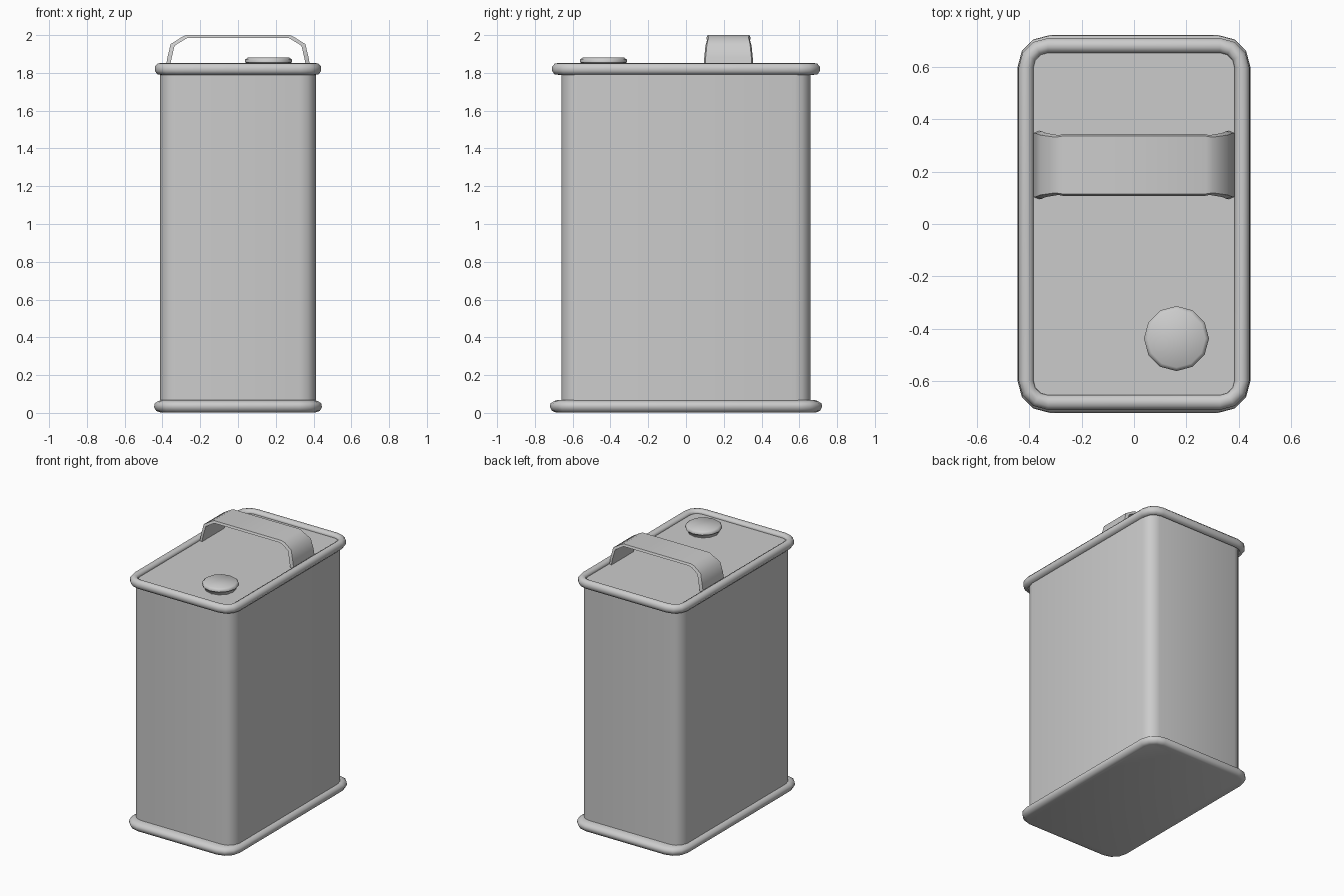
import bpy, bmesh, math

if "Cube" in bpy.data.objects:
    bpy.data.objects.remove(bpy.data.objects["Cube"])

metal = bpy.data.materials.new("grey_metal")
metal.diffuse_color = (0.6, 0.6, 0.6, 1)
metal.use_nodes = True
metal.node_tree.nodes["Principled BSDF"].inputs["Base Color"].default_value = metal.diffuse_color


def loop_pts(hx, hy, r, z, seg=3):
    """Rounded rectangle outline at height z."""
    pts = []
    for q, (sx, sy) in enumerate([(1, 1), (-1, 1), (-1, -1), (1, -1)]):
        for i in range(seg + 1):
            a = math.radians(90 * (q + i / seg))
            pts.append((sx * (hx - r) + r * math.cos(a), sy * (hy - r) + r * math.sin(a), z))
    return pts


def loft(name, rings, cap_start=False, cap_end=False, closed=False, angle=40):
    """Skin a series of outlines that have equal point counts."""
    bm = bmesh.new()
    vs = [[bm.verts.new(p) for p in ring] for ring in rings]
    pairs = list(zip(vs, vs[1:])) + ([(vs[-1], vs[0])] if closed else [])
    for a, b in pairs:
        for i in range(len(a)):
            j = (i + 1) % len(a)
            bm.faces.new((a[i], a[j], b[j], b[i]))
    if cap_start:
        bm.faces.new(vs[0][::-1])
    if cap_end:
        bm.faces.new(vs[-1])
    bmesh.ops.recalc_face_normals(bm, faces=bm.faces)
    me = bpy.data.meshes.new(name)
    bm.to_mesh(me)
    bm.free()
    me.materials.append(metal)
    ob = bpy.data.objects.new(name, me)
    bpy.context.collection.objects.link(ob)
    bpy.ops.object.select_all(action='DESELECT')
    ob.select_set(True)
    bpy.context.view_layer.objects.active = ob
    bpy.ops.object.shade_smooth_by_angle(angle=math.radians(angle))
    return ob


# Can body with the recessed lid
loft("can_body", [loop_pts(0.413, 0.66, 0.085, 0.03),
                  loop_pts(0.413, 0.66, 0.085, 1.828)], True, True)

# Rolled top rim: inner lip, crest, outer bulge, underside
top = [(-0.03, 1.826), (-0.025, 1.842), (-0.008, 1.852), (0.012, 1.85),
       (0.027, 1.833), (0.027, 1.81), (0.015, 1.793), (-0.005, 1.79)]
loft("top_rim", [loop_pts(0.413 + d, 0.682 + d, 0.085 + d, z) for d, z in top], closed=True, angle=60)

# Rolled base rim closed by the floor
base = [(-0.008, 0.068), (0.01, 0.062), (0.029, 0.05), (0.031, 0.03), (0.02, 0.01), (0.0, 0.003)]
loft("base_rim", [loop_pts(0.413 + d, 0.689 + d, 0.09 + d, z) for d, z in base],
     True, True, angle=60)

# Filler cap, twelve sided
cap = [(0.105, 1.825), (0.112, 1.85), (0.124, 1.856), (0.124, 1.87), (0.11, 1.881)]
loft("filler_cap", [[(0.162 + r * math.cos(k * math.pi / 6), -0.437 + r * math.sin(k * math.pi / 6), z)
                     for k in range(12)] for r, z in cap], False, True, angle=60)

# Strap handle: outer x, z / inner x, z / outer half width
half = [(0.383, 1.825, 0.362, 1.825, 0.122),
        (0.374, 1.88, 0.352, 1.875, 0.121),
        (0.357, 1.952, 0.336, 1.944, 0.114),
        (0.30, 1.988, 0.288, 1.973, 0.106),
        (0.275, 2.0, 0.268, 1.985, 0.110)]
path = [(-a, b, -c, d, w) for a, b, c, d, w in half] + half[::-1]
loft("carry_handle", [[(xo, 0.225 - w, zo), (xo, 0.225 + w, zo),
                       (xi, 0.225 + w + 0.008, zi), (xi, 0.225 - w - 0.008, zi)]
                      for xo, zo, xi, zi, w in path], True, True, angle=45)
